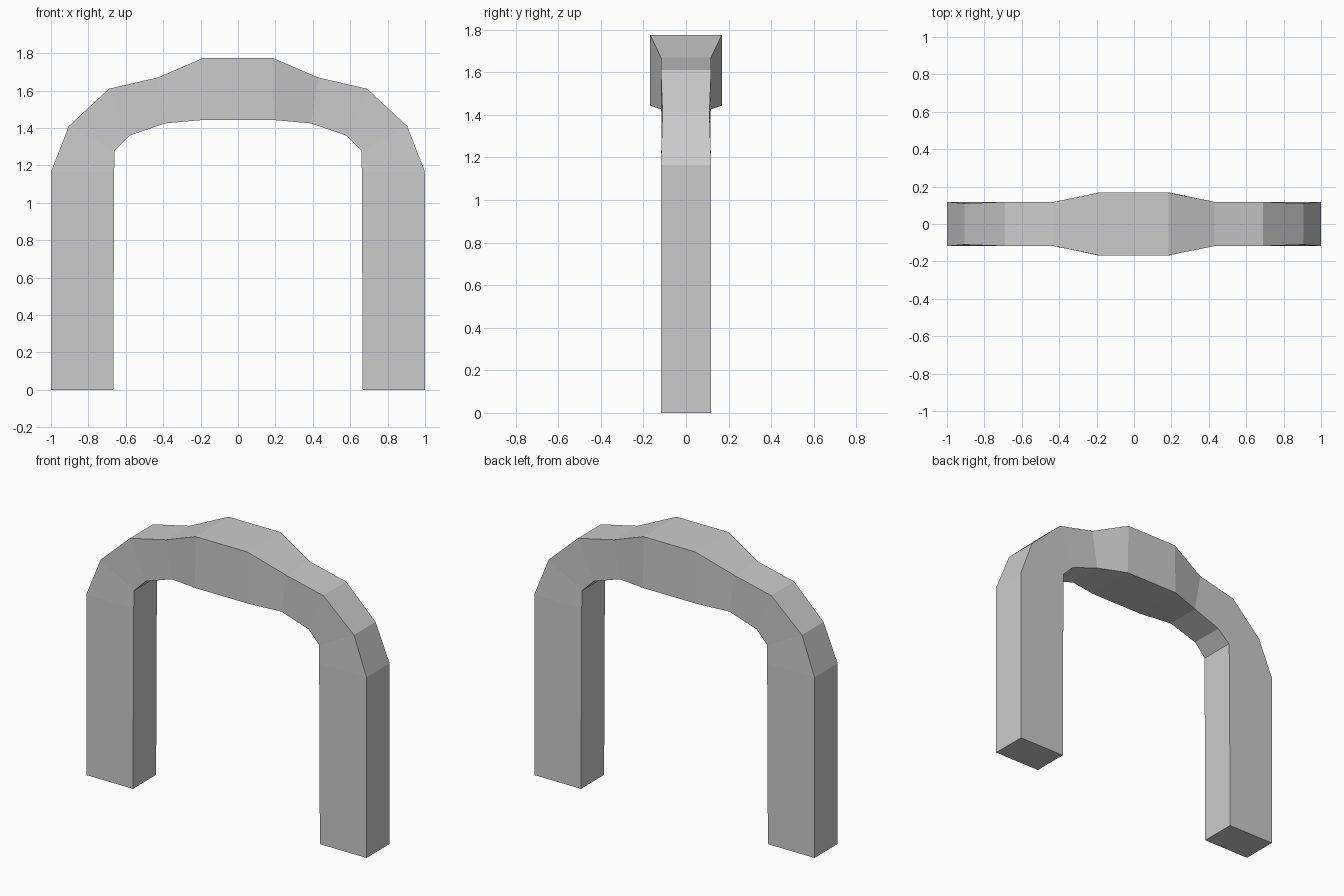
import bpy
import bmesh

cube = bpy.data.objects.get("Cube")
if cube:
    bpy.data.objects.remove(cube, do_unlink=True)

# Plain grey stone
stone = bpy.data.materials.new("grey_stone")
stone.use_nodes = True
grey = (0.6, 0.6, 0.6, 1.0)
stone.diffuse_color = grey
stone.node_tree.nodes["Principled BSDF"].inputs["Base Color"].default_value = grey

# Half-arch sections from foot to crown:
# outer x, outer z, outer half depth, inner x, inner z, inner half depth
half = [
    (1.0, 0.0, 0.118, 0.667, 0.0, 0.118),
    (1.0, 1.165, 0.118, 0.662, 1.165, 0.118),
    (0.905, 1.41, 0.11, 0.66, 1.28, 0.115),
    (0.69, 1.61, 0.118, 0.58, 1.36, 0.11),
    (0.43, 1.67, 0.118, 0.39, 1.425, 0.115),
    (0.185, 1.775, 0.168, 0.19, 1.443, 0.168),
]
sections = half + [(-s[0], s[1], s[2], -s[3], s[4], s[5]) for s in reversed(half)]

# Bridge the rectangular sections into one arch
bm = bmesh.new()
rings = [
    [bm.verts.new(p) for p in (
        (ox, -od, oz), (ox, od, oz), (ix, idp, iz), (ix, -idp, iz))]
    for ox, oz, od, ix, iz, idp in sections
]
for a, b in zip(rings, rings[1:]):
    for i in range(4):
        j = (i + 1) % 4
        bm.faces.new((a[i], a[j], b[j], b[i]))

# Close the feet
bm.faces.new(rings[0])
bm.faces.new(rings[-1])
bmesh.ops.recalc_face_normals(bm, faces=bm.faces)

mesh = bpy.data.meshes.new("arch")
bm.to_mesh(mesh)
bm.free()
mesh.materials.append(stone)
arch = bpy.data.objects.new("arch", mesh)
bpy.context.collection.objects.link(arch)
